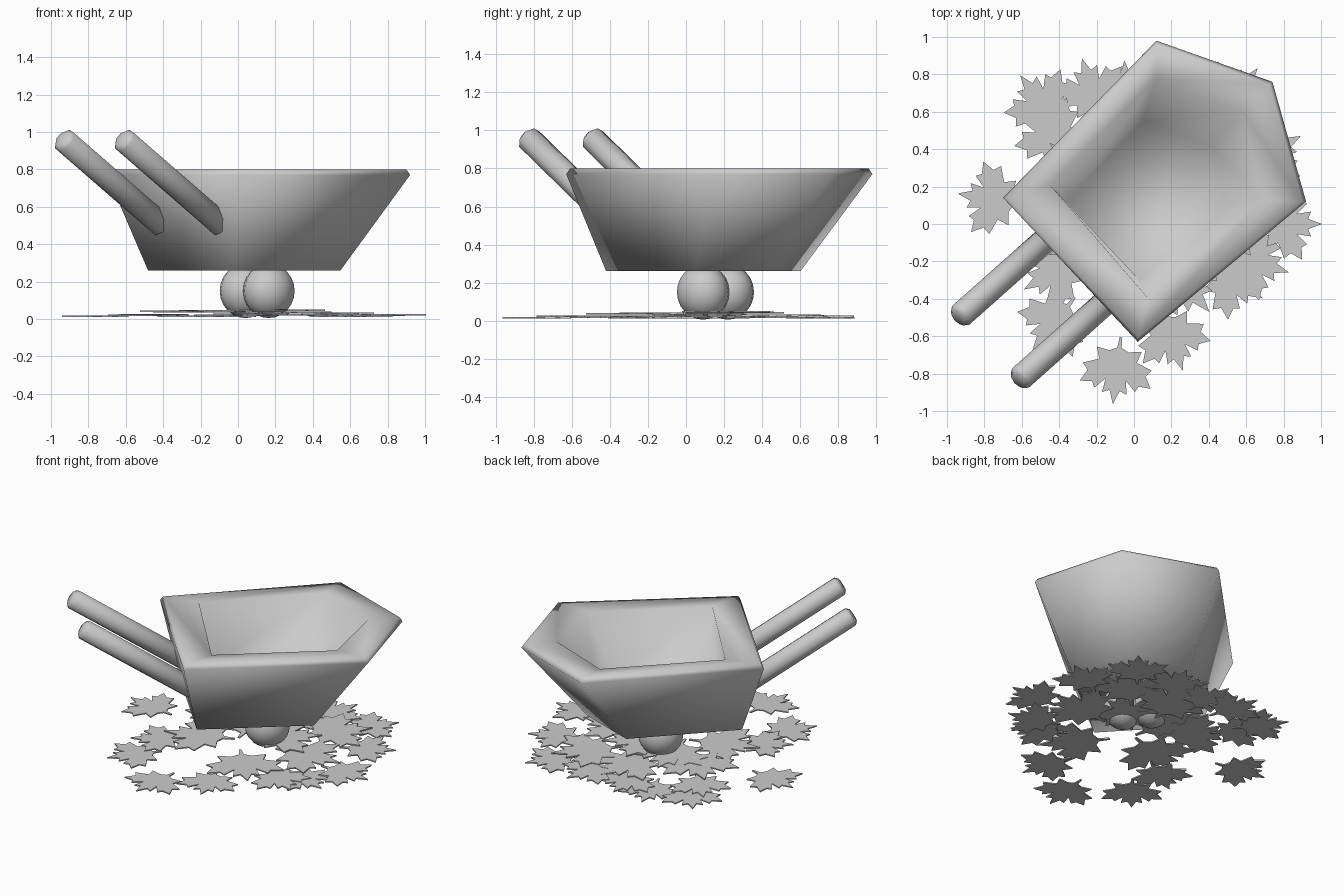
import bpy
import bmesh
import math
from mathutils import Vector, Matrix

if "Cube" in bpy.data.objects:
    bpy.data.objects.remove(bpy.data.objects["Cube"])


def make_object(name, bm, smooth=True):
    bmesh.ops.recalc_face_normals(bm, faces=bm.faces)
    mesh = bpy.data.meshes.new(name)
    bm.to_mesh(mesh)
    bm.free()
    for face in mesh.polygons:
        face.use_smooth = smooth
    obj = bpy.data.objects.new(name, mesh)
    bpy.context.collection.objects.link(obj)
    return obj


def scaled(outline, factor, centre):
    return [centre + (Vector(p) - centre) * factor for p in outline]


# Tray: five-sided rings lofted from the outer base, over the rim, to the inner floor
rim = [(-0.70, 0.14), (0.02, -0.63), (0.92, 0.12), (0.74, 0.76), (0.12, 0.98)]
lip = [(-0.45, 0.21), (0.07, -0.39), (0.68, 0.12), (0.58, 0.60), (0.12, 0.78)]
floor = [(-0.36, 0.12), (0.03, -0.30), (0.49, 0.10), (0.40, 0.42), (0.05, 0.55)]
taper_centre = Vector((-0.10, -0.055))
levels = [
    (scaled(rim, 0.635, taper_centre), 0.26),
    (rim, 0.77),
    (scaled(rim, 0.975, Vector((0.15, 0.2))), 0.80),
    (lip, 0.795),
    (floor, 0.38),
]
bm = bmesh.new()
rings = [[bm.verts.new((p[0], p[1], z)) for p in outline] for outline, z in levels]
for low, high in zip(rings, rings[1:]):
    for i in range(len(rim)):
        j = (i + 1) % len(rim)
        bm.faces.new((low[i], low[j], high[j], high[i]))
bm.faces.new(rings[0])
bm.faces.new(rings[-1])
make_object("tray", bm)


# Handles: eight-sided bars with softened ends, running into the back wall
def add_handle(name, tip, end):
    tip, end = Vector(tip), Vector(end)
    axis = end - tip
    bm = bmesh.new()
    bmesh.ops.create_cone(bm, cap_ends=True, segments=8, radius1=0.068,
                          radius2=0.068, depth=axis.length)
    caps = [e for e in bm.edges if abs(e.verts[0].co.z - e.verts[1].co.z) < 0.01]
    bmesh.ops.bevel(bm, geom=caps, offset=0.02, segments=1, affect='EDGES')
    turn = axis.to_track_quat('Z', 'Y').to_matrix().to_4x4()
    bm.transform(Matrix.Translation((tip + end) / 2) @ turn)
    make_object(name, bm)


handle_run = Vector((0.54, 0.48, -0.47))
for name, tip in (("left_handle", (-0.62, -0.835, 0.965)),
                  ("right_handle", (-0.94, -0.50, 0.965))):
    add_handle(name, tip, Vector(tip) + handle_run)

# Wheels: fat rounded balls, slightly flattened along the axle
for name, spot in (("left_wheel", (0.165, 0.09, 0.15)),
                   ("right_wheel", (0.04, 0.22, 0.15))):
    bm = bmesh.new()
    bmesh.ops.create_uvsphere(bm, u_segments=16, v_segments=12, radius=0.145)
    bm.transform(Matrix.Translation(spot) @ Matrix.Rotation(math.radians(-45), 4, 'Z')
                 @ Matrix.Diagonal((0.9, 1, 1, 1)))
    make_object(name, bm)

# Leaves: one mirrored lobed outline, placed with the tip pointing outward
half_leaf = [(0, 1), (0.14, 0.62), (0.34, 0.7), (0.28, 0.32), (0.56, 0.6), (0.64, 0.44),
             (0.98, 0.46), (0.8, 0.14), (0.95, -0.04), (0.52, -0.2), (0.62, -0.52),
             (0.26, -0.46), (0.06, -0.56), (0.03, -0.85)]
leaf_outline = half_leaf + [(-x, y) for x, y in reversed(half_leaf[1:])]


def add_leaf(name, x, y, z, size):
    bm = bmesh.new()
    face = bm.faces.new([bm.verts.new((px, py, 0)) for px, py in leaf_outline])
    heading = math.atan2(y, x) - math.pi / 2
    bm.transform(Matrix.Translation((x, y, z)) @ Matrix.Rotation(heading, 4, 'Z')
                 @ Matrix.Scale(size, 4))
    bmesh.ops.triangulate(bm, faces=[face])
    obj = make_object(name, bm, smooth=False)
    thick = obj.modifiers.new("thickness", 'SOLIDIFY')
    thick.thickness = 0.008
    thick.offset = 0


outer_spots = [(-0.75, 0.13), (-0.49, 0.64), (-0.44, 0.48), (-0.22, 0.70), (-0.04, 0.68),
               (0.24, 0.70), (0.54, 0.68), (0.72, 0.38), (0.81, 0.0), (0.64, -0.20),
               (0.52, -0.30), (0.20, -0.60), (-0.09, -0.77), (-0.42, -0.52), (-0.42, -0.25)]
inner_spots = [(0.10, 0.48), (0.42, 0.46), (0.48, 0.06), (0.24, -0.28), (-0.22, -0.08),
               (-0.27, 0.26), (-0.05, 0.22), (0.22, 0.18)]
for i, (x, y) in enumerate(outer_spots):
    add_leaf(f"outer_leaf_{i + 1}", x, y, 0.014 + 0.005 * (i % 3), 0.195)
for i, (x, y) in enumerate(inner_spots):
    add_leaf(f"inner_leaf_{i + 1}", x, y, 0.026 + 0.003 * i, 0.25)
